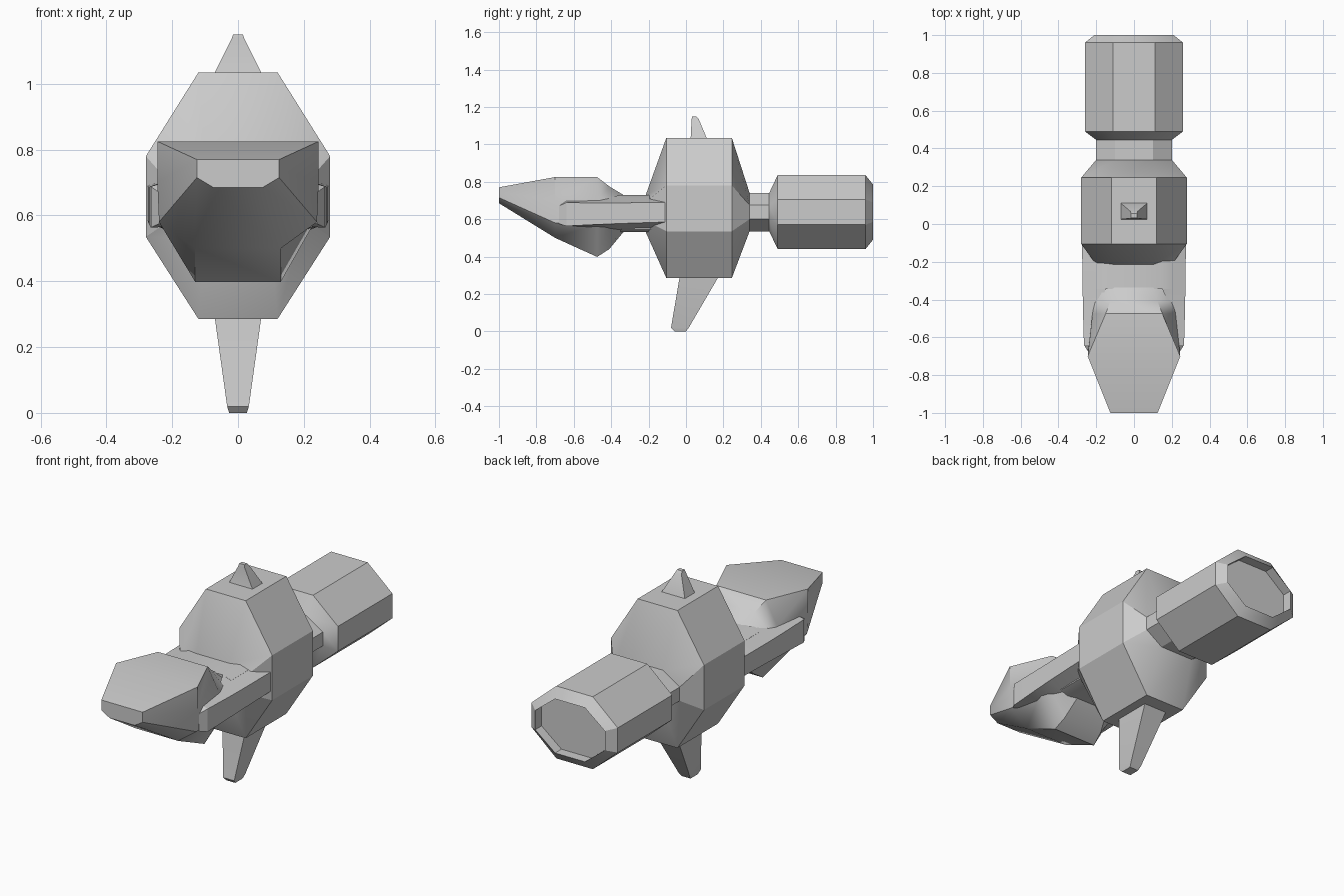
import bpy, bmesh, math

if "Cube" in bpy.data.objects:
    bpy.data.objects.remove(bpy.data.objects["Cube"])


def finish(name, bm, angle=30):
    bmesh.ops.recalc_face_normals(bm, faces=bm.faces[:])
    me = bpy.data.meshes.new(name)
    bm.to_mesh(me)
    bm.free()
    ob = bpy.data.objects.new(name, me)
    bpy.context.collection.objects.link(ob)
    bpy.ops.object.select_all(action='DESELECT')
    ob.select_set(True)
    bpy.context.view_layer.objects.active = ob
    bpy.ops.object.shade_smooth_by_angle(angle=math.radians(angle))
    return ob


def loft(name, rings):
    """Skin a list of equal-length point rings and cap both ends."""
    bm = bmesh.new()
    rows = [[bm.verts.new(p) for p in ring] for ring in rings]
    n = len(rows[0])
    for a, b in zip(rows, rows[1:]):
        for i in range(n):
            j = (i + 1) % n
            bm.faces.new((a[i], a[j], b[j], b[i]))
    bm.faces.new(rows[0])
    bm.faces.new(rows[-1])
    return finish(name, bm)


def sym(y, half):
    """Symmetric ring at depth y from (x, z) points, top to bottom."""
    return [(x, y, z) for x, z in half] + [(-x, y, z) for x, z in reversed(half)]


def rect(z, x, y0, y1):
    return [(-x, y0, z), (x, y0, z), (x, y1, z), (-x, y1, z)]


# Faceted central body
hull = [(.12, 1.035), (.28, .78), (.28, .535), (.12, .285)]
loft("body", [
    sym(-.215, [(.1, .73), (.2, .69), (.2, .59), (.1, .53)]),
    sym(-.105, hull), sym(.245, hull),
    sym(.34, [(.1, .74), (.2, .675), (.2, .6), (.1, .535)])])

# Rear neck and engine barrel with recessed end
neck = [(.1, .74), (.2, .675), (.2, .6), (.1, .535)]
barrel = [(.11, .835), (.26, .705), (.26, .57), (.11, .44)]
rim = [(.09, .785), (.21, .69), (.21, .585), (.09, .49)]
loft("engine", [sym(.32, neck), sym(.445, neck), sym(.49, barrel),
                sym(.96, barrel), sym(1.0, rim), sym(.945, rim)])

# Flat front neck
slab = [(.15, .73), (.2, .713), (.2, .545), (.15, .53)]
loft("front_neck", [sym(-.1, slab), sym(-.345, slab)])

# Wedge-shaped head
loft("head", [
    sym(-.335, [(.1, .73), (.2, .69), (.2, .57), (.1, .53)]),
    sym(-.41, [(.125, .775), (.21, .70), (.21, .57), (.12, .44)]),
    sym(-.475, [(.15, .825), (.22, .70), (.23, .575), (.13, .398)]),
    sym(-.70, [(.245, .825), (.245, .70), (.24, .58), (.13, .50)]),
    sym(-1.0, [(.125, .77), (.125, .745), (.125, .715), (.075, .685)])])

# Side arms gripping the head
arm = [
    (-.10, [(.15, .73), (.275, .69), (.275, .585), (.15, .53)]),
    (-.345, [(.15, .73), (.272, .687), (.272, .577), (.15, .53)]),
    (-.46, [(.20, .705), (.27, .687), (.27, .572), (.20, .555)]),
    (-.64, [(.225, .70), (.265, .688), (.265, .563), (.225, .565)]),
    (-.68, [(.225, .68), (.24, .67), (.24, .575), (.225, .575)])]
for side, s in (("right", 1), ("left", -1)):
    loft("arm_" + side, [[(s * x, y, z) for x, z in pts] for y, pts in arm])

# Top spike and bottom fin
loft("top_spike", [rect(1.02, .075, .02, .115), rect(1.035, .07, .025, .11),
                   rect(1.135, .02, .03, .068), rect(1.15, .015, .033, .055)])
loft("bottom_fin", [rect(.33, .075, -.03, .2), rect(.285, .07, -.035, .17),
                    rect(.02, .033, -.08, .015), rect(0, .027, -.062, .0)])
